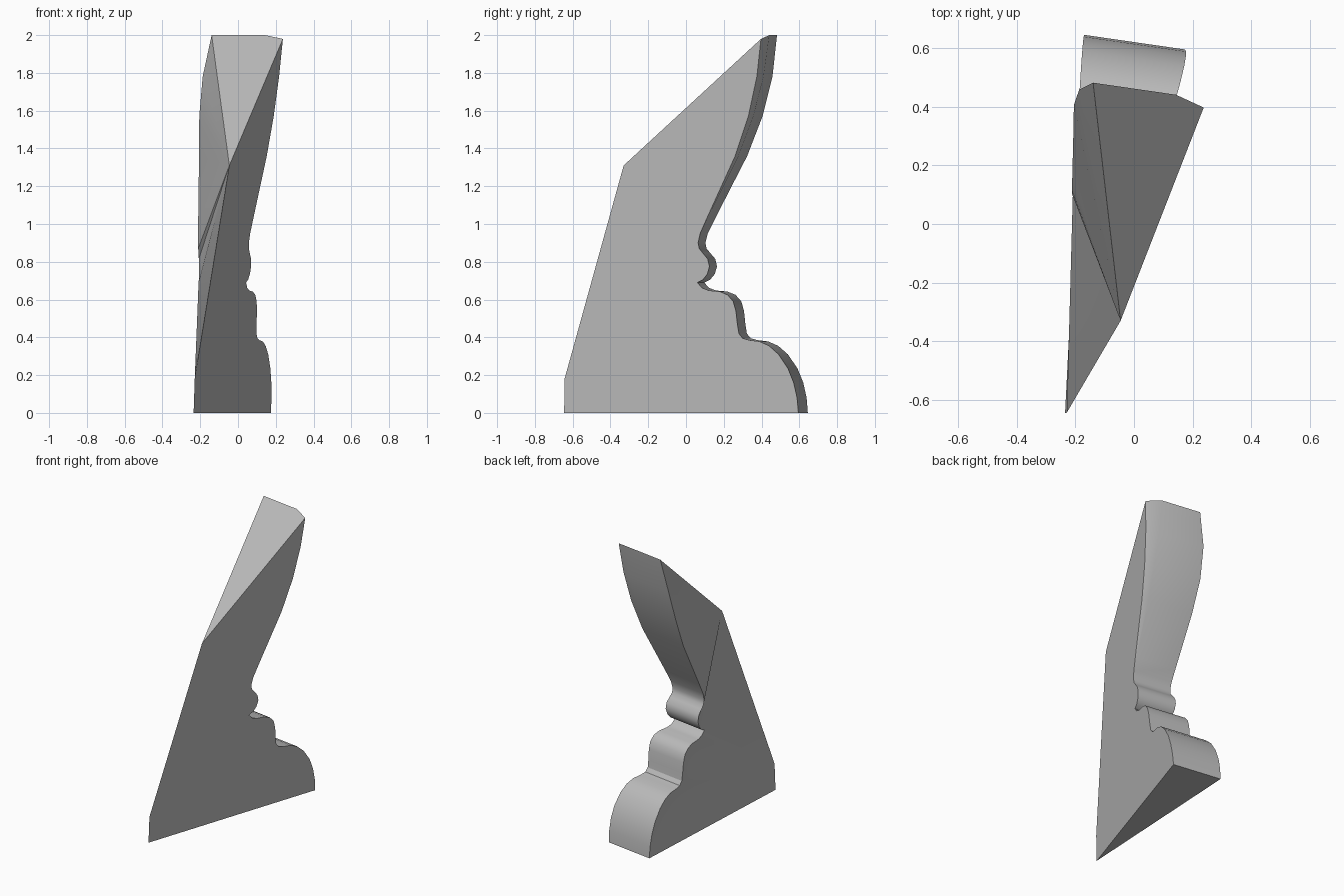
import bpy, bmesh, math

if "Cube" in bpy.data.objects:
    bpy.data.objects.remove(bpy.data.objects["Cube"])

grey = bpy.data.materials.new("stone_grey")
grey.diffuse_color = (0.5, 0.5, 0.5, 1)
grey.use_nodes = True
grey.node_tree.nodes["Principled BSDF"].inputs["Base Color"].default_value = grey.diffuse_color

# Moulding profile along the right rim: (y, z) from foot to tip
PROFILE = [(.595, 0), (.588, .08), (.57, .16), (.54, .235), (.49, .31), (.44, .355),
           (.39, .378), (.335, .385), (.30, .395), (.28, .42), (.272, .47), (.264, .54),
           (.25, .59), (.22, .625), (.18, .642), (.12, .648), (.085, .662), (.06, .69),
           (.09, .705), (.113, .735), (.124, .775), (.115, .815), (.09, .845), (.07, .87),
           (.064, .90), (.075, .95), (.11, 1.03), (.26, 1.36), (.33, 1.57), (.375, 1.78),
           (.397, 1.98)]
NOTCH = 17      # profile index of the inner notch
SKEW = 0.145    # the moulding runs slightly backwards towards the left


def right_x(y, z):
    return -0.022 + 0.33 * y + 0.065 * z


def left_x(y, z):
    tuck = 0.018 * max(0, z - 1.6) / 0.18 if z < 1.8 else 0.067
    return -0.205 + 0.054 * y - 0.014 * z + tuck


bm = bmesh.new()
rim, bevel, far = [], [], []
for y, z in PROFILE:
    xr = right_x(y, z)
    t = max(0, min(1, (z - 0.95) / 1.03))       # edge strip widens upwards
    xb, yb = xr - 0.095 * t, y + (0.095 * SKEW + 0.03) * t
    zb = 2.0 if z > 1.9 else z
    xl = left_x(yb + 0.05, zb)
    rim.append(bm.verts.new((xr, y, z)))
    bevel.append(bm.verts.new((xb, yb, zb)) if t > 0 else rim[-1])
    far.append(bm.verts.new((xl, yb + SKEW * (xb - xl), zb)))

peak = bm.verts.new((right_x(-.33, 1.31), -.33, 1.31))
toe_top = bm.verts.new((-.229, -.643, .18))
toe = bm.verts.new((-.235, -.645, 0))


def face(*verts):
    unique = list(dict.fromkeys(verts))
    if len(unique) > 2:
        bm.faces.new(unique)


# Moulded back and its edge strip
for i in range(len(PROFILE) - 1):
    face(rim[i], rim[i + 1], bevel[i + 1], bevel[i])
    face(bevel[i], bevel[i + 1], far[i + 1], far[i])
    # Left side, fanned from the toe below the notch and from the peak above it
    face(peak if i >= NOTCH else toe_top, far[i], far[i + 1])
face(toe_top, far[NOTCH], peak)
face(toe, far[0], toe_top)

# Flat right side, sloping top and underside
face(toe, *rim, peak, toe_top)
face(peak, rim[-1], bevel[-1], far[-1])
face(toe, far[0], rim[0])

bmesh.ops.recalc_face_normals(bm, faces=bm.faces[:])
mesh = bpy.data.meshes.new("moulded_wedge")
bm.to_mesh(mesh)
bm.free()
mesh.materials.append(grey)
wedge = bpy.data.objects.new("moulded_wedge", mesh)
bpy.context.collection.objects.link(wedge)
bpy.context.view_layer.objects.active = wedge
wedge.select_set(True)
bpy.ops.object.shade_smooth_by_angle(angle=math.radians(30))
